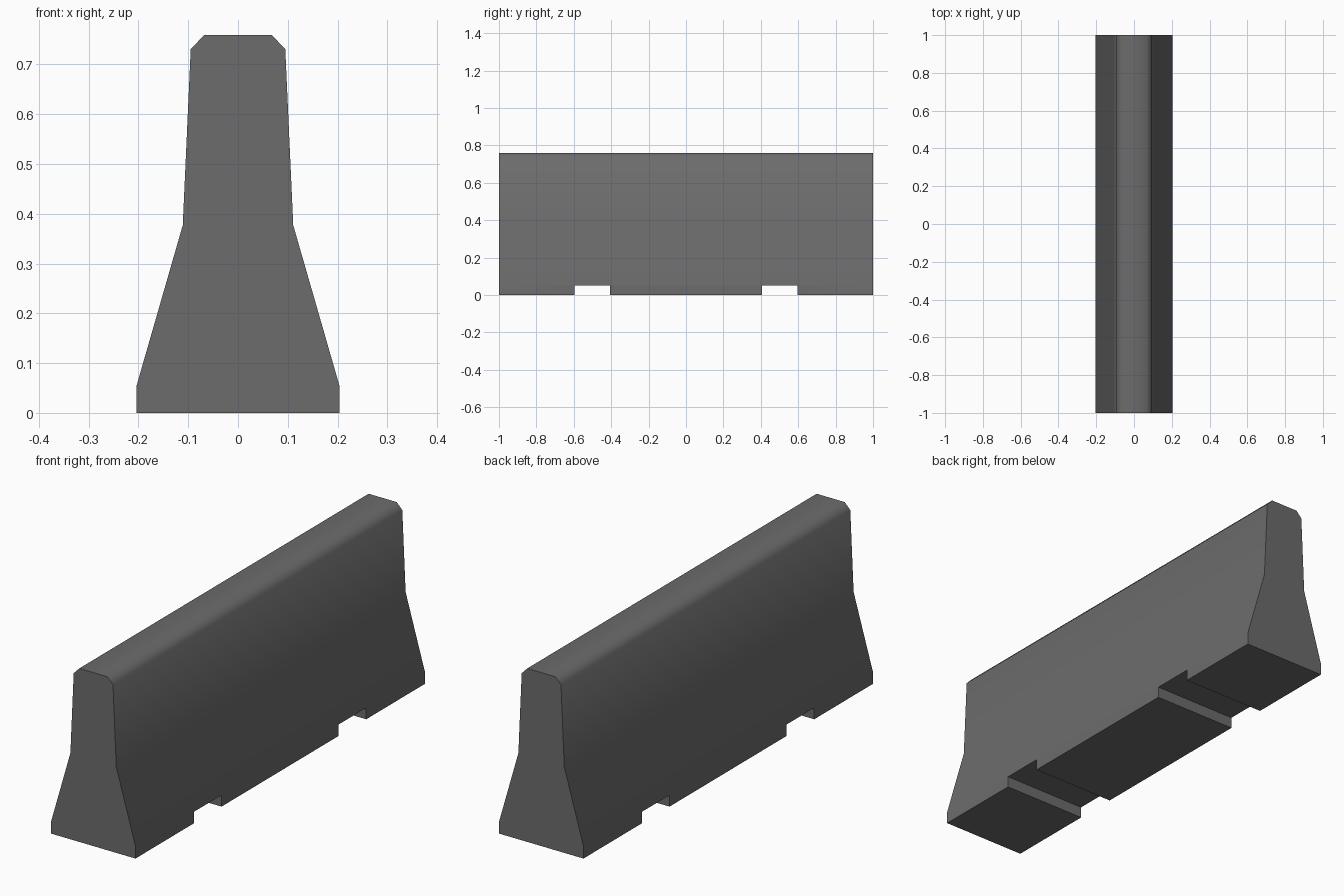
import bpy, bmesh, math

if "Cube" in bpy.data.objects:
    bpy.data.objects.remove(bpy.data.objects["Cube"])

concrete = bpy.data.materials.new("dark grey concrete")
concrete.diffuse_color = (0.15, 0.15, 0.15, 1)
concrete.use_nodes = True
concrete.node_tree.nodes["Principled BSDF"].inputs["Base Color"].default_value = concrete.diffuse_color


def mesh_object(name, bm):
    bmesh.ops.recalc_face_normals(bm, faces=bm.faces)
    mesh = bpy.data.meshes.new(name)
    bm.to_mesh(mesh)
    bm.free()
    mesh.materials.append(concrete)
    obj = bpy.data.objects.new(name, mesh)
    bpy.context.collection.objects.link(obj)
    return obj


# Barrier body: mirrored half profile, extruded along y
half = [(0.204, 0), (0.204, 0.054), (0.111, 0.377), (0.095, 0.731), (0.068, 0.759)]
profile = half + [(-x, z) for x, z in reversed(half)]
bm = bmesh.new()
end = bm.faces.new([bm.verts.new((x, -1, z)) for x, z in profile])
ext = bmesh.ops.extrude_face_region(bm, geom=[end], use_keep_orig=True)
moved = [g for g in ext["geom"] if isinstance(g, bmesh.types.BMVert)]
bmesh.ops.translate(bm, verts=moved, vec=(0, 2, 0))
barrier = mesh_object("barrier", bm)

# Forklift slots cut across the underside
for y in (-0.5, 0.5):
    bm = bmesh.new()
    bmesh.ops.create_cube(bm, size=1)
    bmesh.ops.scale(bm, verts=bm.verts, vec=(0.6, 0.19, 0.1))
    bmesh.ops.translate(bm, verts=bm.verts, vec=(0, y, 0))
    cutter = mesh_object("slot_cutter", bm)
    cutter.hide_render = True
    mod = barrier.modifiers.new("slot", "BOOLEAN")
    mod.operation = "DIFFERENCE"
    mod.solver = "EXACT"
    mod.object = cutter
    bpy.context.view_layer.objects.active = barrier
    bpy.ops.object.modifier_apply(modifier=mod.name)
    bpy.data.objects.remove(cutter)

# Soft shading along the profile, crisp ends and slots
bpy.ops.object.select_all(action="DESELECT")
barrier.select_set(True)
bpy.context.view_layer.objects.active = barrier
bpy.ops.object.shade_smooth_by_angle(angle=math.radians(60))
